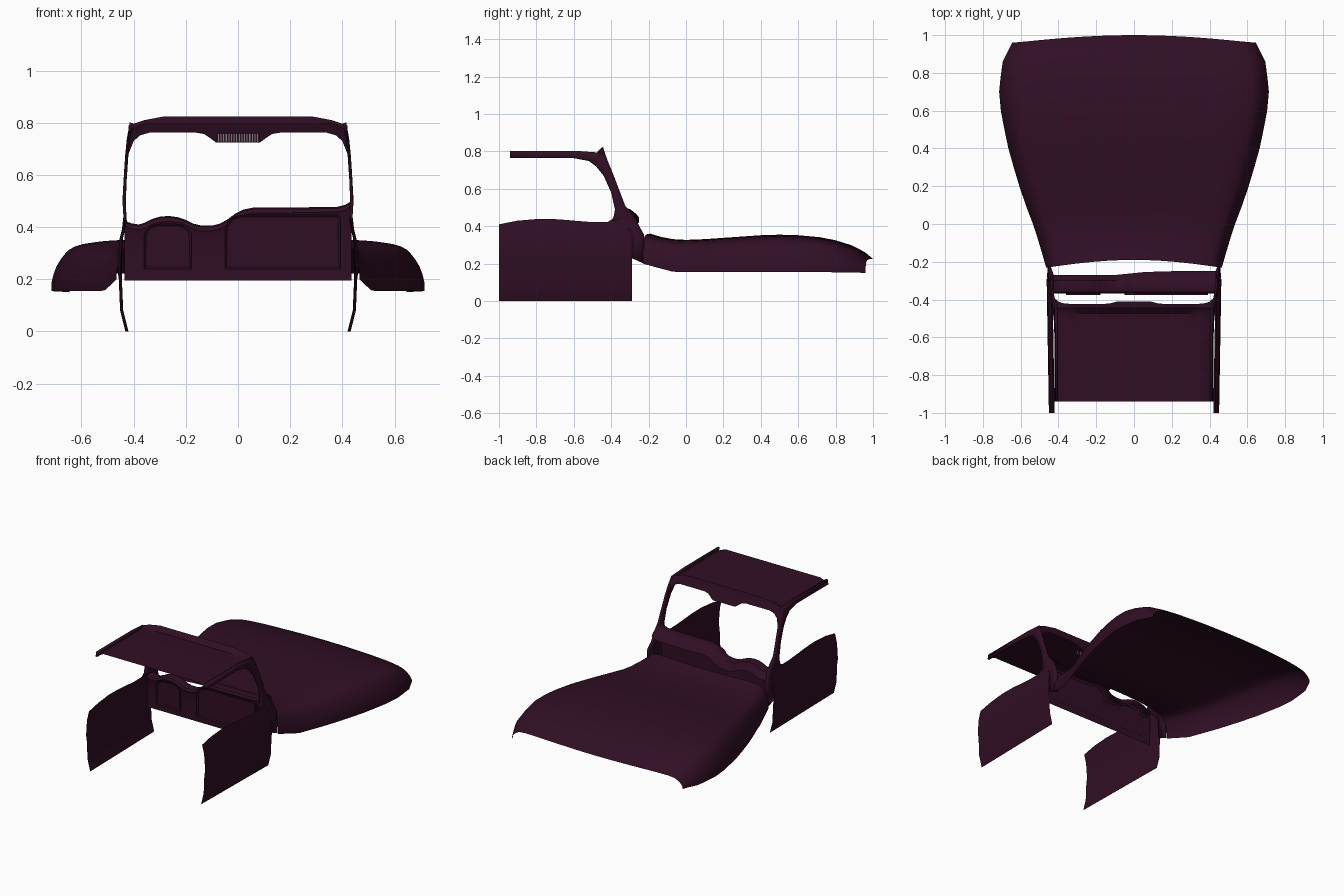
import bpy, bmesh, math

if "Cube" in bpy.data.objects:
    bpy.data.objects.remove(bpy.data.objects["Cube"])


def material(name, col):
    m = bpy.data.materials.new(name)
    m.diffuse_color = (*col, 1)
    m.use_nodes = True
    m.node_tree.nodes["Principled BSDF"].inputs["Base Color"].default_value = m.diffuse_color
    return m


PLUM = material("dark plum paint", (0.030, 0.0045, 0.018))
GREY = material("grey grille", (0.20, 0.19, 0.20))


def lerp(table, t):
    """Piecewise linear lookup in a list of (key, value)."""
    for (a, va), (b, vb) in zip(table, table[1:]):
        if t <= b:
            return va + (vb - va) * max(0, (t - a) / (b - a))
    return table[-1][1]


def finish(name, bm, mat=PLUM, mirror=False, thick=0, angle=40):
    bmesh.ops.recalc_face_normals(bm, faces=bm.faces)
    me = bpy.data.meshes.new(name)
    bm.to_mesh(me)
    bm.free()
    ob = bpy.data.objects.new(name, me)
    bpy.context.collection.objects.link(ob)
    me.materials.append(mat)
    if thick:
        s = ob.modifiers.new("thickness", 'SOLIDIFY')
        s.thickness = thick
        s.offset = 0
    if mirror:
        m = ob.modifiers.new("mirror", 'MIRROR')
        m.use_clip = True
    bpy.context.view_layer.objects.active = ob
    ob.select_set(True)
    bpy.ops.object.shade_smooth_by_angle(angle=math.radians(angle))
    ob.select_set(False)
    return ob


def sheet(name, rows, **kw):
    """Surface through rows of points."""
    bm = bmesh.new()
    vs = [[bm.verts.new(p) for p in r] for r in rows]
    for a, b in zip(vs, vs[1:]):
        for i in range(len(a) - 1):
            bm.faces.new((a[i], a[i + 1], b[i + 1], b[i]))
    return finish(name, bm, **kw)


# Hood: stations (y, top z, half width, bottom z) with one shared cross-section
stations = [(-.23, .36, .465, .20), (-.15, .342, .488, .178), (-.07, .331, .512, .157),
            (.0, .327, .535, .155), (.1, .331, .573, .155), (.2, .338, .607, .155),
            (.3, .345, .637, .155), (.4, .352, .665, .155), (.5, .355, .686, .155),
            (.6, .352, .705, .155), (.7, .342, .714, .155), (.78, .325, .706, .154),
            (.86, .297, .695, .153), (.92, .262, .665, .152), (.96, .225, .645, .15)]
section = [(0, 1), (.15, 1), (.3, 1), (.45, .995), (.6, .985), (.7, .97), (.77, .95), (.84, .915),
           (.885, .87), (.92, .80), (.95, .66), (.975, .50), (.99, .35), (1, .2), (1, 0)]
rows = []
for y, zt, w, zb in stations:
    bow = .04 * max(0, (y - .6) / .36, (-.07 - y) / .16)
    rows.append([(w * fx, y + bow * (1 - fx * fx) ** 1.2, zb + (zt - zb) * fz) for fx, fz in section])
sheet("hood", rows, mirror=True, angle=60)

# Body side curve shared by doors and pillars: x as a function of z
side = [(0, .432), (.08, .452), (.2, .457), (.25, .464), (.35, .455), (.42, .438),
        (.5, .443), (.65, .435), (.74, .426), (.80, .415)]

# Doors: a curved sheet with a wavy window sill
sill = [(-1, .41), (-.9, .43), (-.78, .44), (-.68, .437), (-.6, .43), (-.5, .422),
        (-.42, .422), (-.39, .44), (-.29, .44)]
rows = []
for y, top in sill:
    taper = .012 * (-.29 - y) / .71
    zs = [0, .04, .08, .14, .2, .24, .30, .35, .39, top]
    rows.append([(lerp(side, z) - taper, y, z) for z in zs])
sheet("door", rows, mirror=True)

# Cowl side, windscreen pillar and roof rail in one sweep (inner edge, outer edge)
edges = [((-.29, .23), (-.225, .20)), ((-.29, .36), (-.225, .355)), ((-.33, .42), (-.25, .40)),
         ((-.40, .422), (-.265, .435)), ((-.387, .45), (-.295, .475)), ((-.38, .49), (-.325, .51)),
         ((-.40, .58), (-.352, .58)), ((-.44, .67), (-.39, .68)), ((-.48, .72), (-.415, .74)),
         ((-.52, .75), (-.435, .79)), ((-.6, .765), (-.56, .80)), ((-.94, .765), (-.94, .80))]
rows = []
for (y0, z0), (y1, z1) in edges:
    row = []
    for t in (0, .5, 1):
        y, z = y0 + (y1 - y0) * t, z0 + (z1 - z0) * t
        row.append((lerp(side, z) - .006, y, z))
    rows.append(row)
sheet("windscreen_pillar", rows, mirror=True, thick=.012)

# Roof panel with raised front lip and header that dips around the mirror
crown = [(0, .825), (.28, .825), (.36, .81), (.42, .79)]
header = [(0, .725), (.085, .725), (.105, .74), (.13, .757), (.16, .762), (.34, .762),
          (.375, .752), (.40, .73), (.42, .68)]
xs = [0, .05, .085, .095, .105, .117, .13, .16, .22, .28, .32, .34, .36, .375, .39, .40, .41, .42]
rows = []
for x in xs:
    top, low = lerp(crown, x), lerp(header, x)
    flat = .797 - .025 * max(0, (x - .36) / .06)
    row = [(x, y, flat) for y in (-.94, -.7, -.52)]
    row += [(x, -.475, flat - .002), (x, -.455, top - .008), (x, -.444, top)]
    for t in (.3, .65, 1):
        z = top + (low - top) * t
        row.append((x, -.442 + (.815 - z) * .36, z))
    rows.append(row)
sheet("roof_and_header", rows, mirror=True)

# Dashboard: a swept profile whose height follows a wavy line
wave = [(-.435, .425), (-.41, .415), (-.38, .41), (-.355, .418), (-.33, .431), (-.30, .44), (-.265, .443),
        (-.23, .438), (-.20, .428), (-.17, .413), (-.14, .406), (-.10, .406), (-.07, .413),
        (-.04, .43), (-.01, .452), (.02, .467), (.06, .475), (.2, .475), (.38, .478),
        (.41, .485), (.435, .50)]
rows = []
for x, h in wave:
    back = -.27 + .02 * min(1, max(0, (x + .1) / .2))
    rows.append([(x, -.36, .195), (x, -.36, .30), (x, -.362, h - .035), (x, -.368, h - .02),
                 (x, -.36, h - .006), (x, -.34, h), (x, -.30, h - .008),
                 (x, back - .015, h - .035), (x, back, h - .055)])
sheet("dashboard", rows)


# Dashboard panels: raised plates with a sunken centre
def panel(name, outline):
    bm = bmesh.new()
    f = bm.faces.new([bm.verts.new((x, -.359, z)) for x, z in outline])
    up = bmesh.ops.extrude_face_region(bm, geom=[f])["geom"]
    bmesh.ops.translate(bm, verts=[g for g in up if isinstance(g, bmesh.types.BMVert)], vec=(0, -.016, 0))
    bmesh.ops.recalc_face_normals(bm, faces=bm.faces)
    front = min(bm.faces, key=lambda q: q.calc_center_median().y)
    bmesh.ops.inset_region(bm, faces=[front], thickness=.009, depth=-.008)
    finish(name, bm, angle=30)


def arc(cx, cz, rx, rz, a0, a1, n=8):
    return [(cx + rx * math.cos(math.radians(a0 + (a1 - a0) * i / n)),
             cz + rz * math.sin(math.radians(a0 + (a1 - a0) * i / n))) for i in range(n + 1)]


panel("instrument_panel", [(-.36, .24), (-.178, .24)] + arc(-.238, .365, .06, .048, 0, 90)
      + arc(-.30, .365, .06, .048, 90, 180))
panel("glovebox_panel", [(-.05, .24), (.392, .24)] + arc(.377, .433, .015, .015, 0, 90, 3)
      + arc(.03, .388, .08, .06, 90, 180))


# Grille on the header: grey plate with dark slats
def box(bm, x0, x1, y0, y1, z0, z1):
    v = bmesh.ops.create_cube(bm, size=1)["verts"]
    for p in v:
        p.co = ((x0 + x1) / 2 + p.co.x * (x1 - x0), (y0 + y1) / 2 + p.co.y * (y1 - y0),
                (z0 + z1) / 2 + p.co.z * (z1 - z0))


bm = bmesh.new()
box(bm, -.08, .08, -.484, -.478, .726, .758)
finish("mirror_grille_plate", bm, GREY)
bm = bmesh.new()
for i in range(17):
    x = -.08 + .01 * i
    box(bm, x - .003, x + .003, -.489, -.476, .724, .76)
finish("mirror_grille_slats", bm)
bm = bmesh.new()
box(bm, -.03, .03, -.479, -.425, .738, .746)
finish("mirror_mount", bm)
